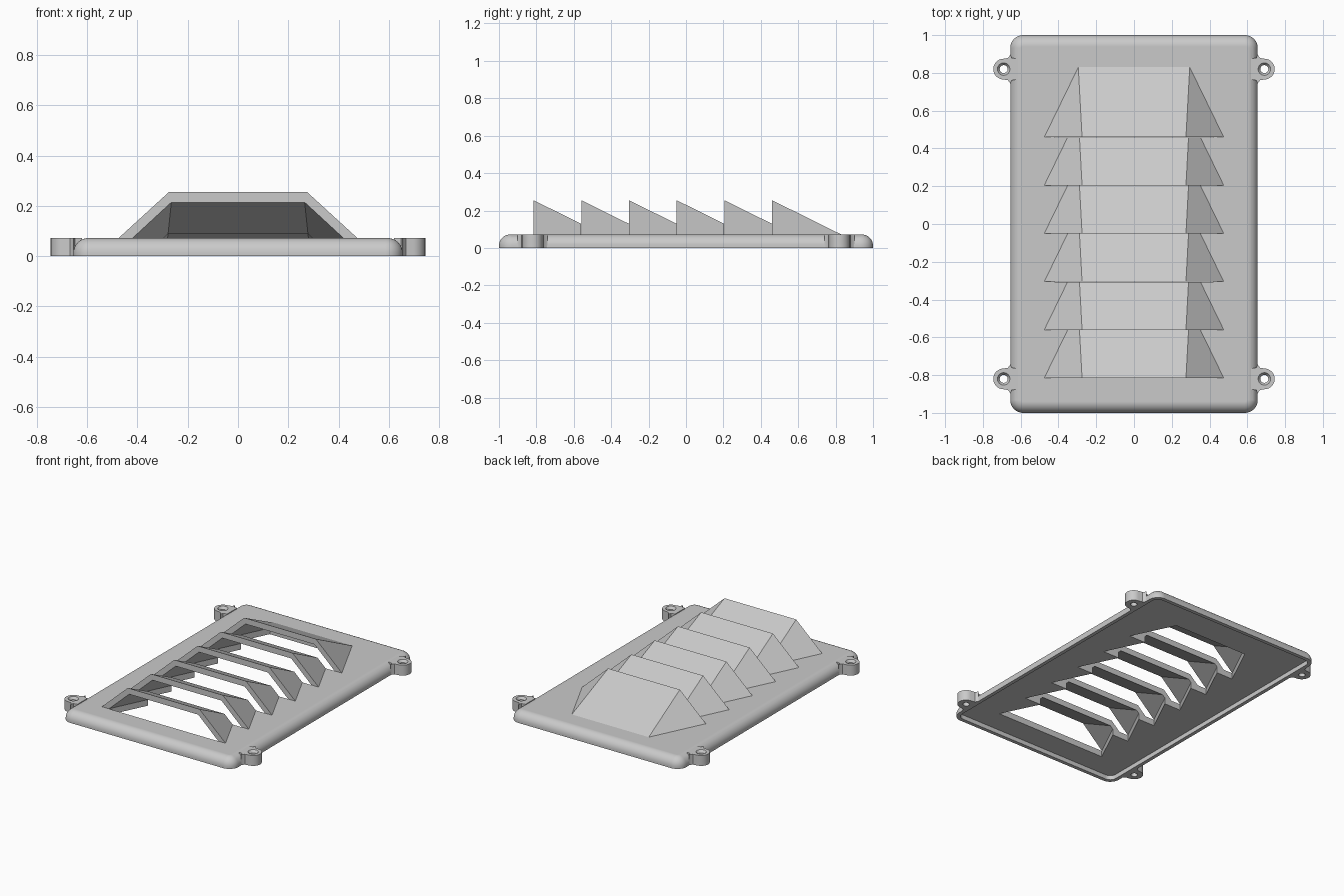
import bpy
import bmesh
from math import sin, cos, pi, radians

cube = bpy.data.objects.get("Cube")
if cube:
    bpy.data.objects.remove(cube)

HALF_X, HALF_Y, TOP = 0.655, 1.0, 0.072
FLOOR = 0.03
PITCH, FIRST = 0.255, -0.815

grey = bpy.data.materials.new("light grey")
grey.use_nodes = True
colour = (0.59, 0.59, 0.59, 1)
grey.diffuse_color = colour
grey.node_tree.nodes["Principled BSDF"].inputs["Base Color"].default_value = colour


def finish(bm, name):
    bmesh.ops.recalc_face_normals(bm, faces=bm.faces[:])
    mesh = bpy.data.meshes.new(name)
    bm.to_mesh(mesh)
    bm.free()
    mesh.materials.append(grey)
    ob = bpy.data.objects.new(name, mesh)
    bpy.context.collection.objects.link(ob)
    return ob


def loft(name, rings):
    """Closed solid through rings of equal point count."""
    bm = bmesh.new()
    rows = [[bm.verts.new(p) for p in ring] for ring in rings]
    count = len(rows[0])
    for a, b in zip(rows, rows[1:]):
        for i in range(count):
            j = (i + 1) % count
            bm.faces.new((a[i], a[j], b[j], b[i]))
    bm.faces.new(rows[0][::-1])
    bm.faces.new(rows[-1])
    return finish(bm, name)


def hull(name, half_points, y):
    """Convex solid from points mirrored across x."""
    bm = bmesh.new()
    for px, py, pz in half_points:
        for side in (-1, 1):
            bm.verts.new((side * px, py + y, pz))
    bmesh.ops.convex_hull(bm, input=bm.verts[:])
    bmesh.ops.dissolve_limit(bm, angle_limit=radians(0.5),
                             verts=bm.verts[:], edges=bm.edges[:])
    return finish(bm, name)


def combine(target, tool, operation):
    tool.hide_render = True
    mod = target.modifiers.new(operation.lower(), "BOOLEAN")
    mod.operation = operation
    mod.solver = "EXACT"
    mod.object = tool
    bpy.context.view_layer.objects.active = target
    bpy.ops.object.modifier_apply(modifier=mod.name)
    bpy.data.objects.remove(tool)


def rounded_rect(hx, hy, r, z, steps=8):
    points = []
    for k, (sx, sy) in enumerate(((1, 1), (-1, 1), (-1, -1), (1, -1))):
        for s in range(steps + 1):
            a = (k + s / steps) * pi / 2
            points.append((sx * (hx - r) + r * cos(a),
                           sy * (hy - r) + r * sin(a), z))
    return points


def circle(x, y, r, z, n=32):
    return [(x + r * cos(2 * pi * i / n), y + r * sin(2 * pi * i / n), z)
            for i in range(n)]


# Base plate with a rounded upper edge
edge = 0.06
rings = [rounded_rect(HALF_X, HALF_Y, 0.068, 0)]
for s in range(9):
    a = s / 8 * pi / 2
    inset = edge * (1 - cos(a))
    rings.append(rounded_rect(HALF_X - inset, HALF_Y - inset, 0.068 - inset,
                              TOP - edge + edge * sin(a)))
cover = loft("vent_cover", rings)

# Screw lugs blending into the long sides
LUG_X, LUG_Y, LUG_R = 0.69, 0.82, 0.055
flare = [(0.62, 0.055), (0.648, 0.06), (0.654, 0.08), (0.659, 0.069), (0.668, 0.059)]
arc = [(LUG_X + LUG_R * cos(a), LUG_R * sin(a))
       for a in [pi / 2 - pi * i / 16 for i in range(17)]]
outline = flare + arc + [(x, -y) for x, y in reversed(flare)]
corners = [(sx, sy) for sx in (-1, 1) for sy in (-1, 1)]
for sx, sy in corners:
    lug = loft("lug", [[(sx * x, sy * LUG_Y + y, z) for x, y in outline]
                       for z in (0, TOP)])
    combine(cover, lug, "UNION")

# Shallow recess underneath
rim = 0.025
recess = loft("recess", [rounded_rect(HALF_X - rim, HALF_Y - rim, 0.045, z)
                         for z in (-0.05, FLOOR)])
combine(cover, recess, "DIFFERENCE")

# Countersunk screw holes
for sx, sy in corners:
    x, y = sx * LUG_X, sy * LUG_Y
    hole = loft("hole", [circle(x, y, 0.021, -0.05), circle(x, y, 0.021, 0.055),
                         circle(x, y, 0.033, TOP), circle(x, y, 0.033, 0.1)])
    combine(cover, hole, "DIFFERENCE")

# Sloping louvre hoods, each overlapping the next
hood = [(0.475, 0, 0.05), (0.475, 0, TOP), (0.275, 0, 0.255),
        (0.295, 0.37, TOP), (0.295, 0.37, 0.05)]
for i in range(6):
    combine(cover, hull("hood", hood, FIRST + PITCH * i), "UNION")

# Air openings: a parallel inner wedge, cut straight down through the plate
opening = [(0.42, -0.001, -0.01), (0.42, -0.001, TOP), (0.265, -0.001, 0.215),
           (0.28, 0.288, TOP), (0.28, 0.288, -0.01)]
for i in range(6):
    combine(cover, hull("opening", opening, FIRST + PITCH * i), "DIFFERENCE")

# Crisp flats with softly rounded edges
bpy.ops.object.select_all(action="DESELECT")
cover.select_set(True)
bpy.context.view_layer.objects.active = cover
bpy.ops.object.shade_smooth_by_angle(angle=radians(20))
weighted = cover.modifiers.new("flat_normals", "WEIGHTED_NORMAL")
weighted.keep_sharp = True
